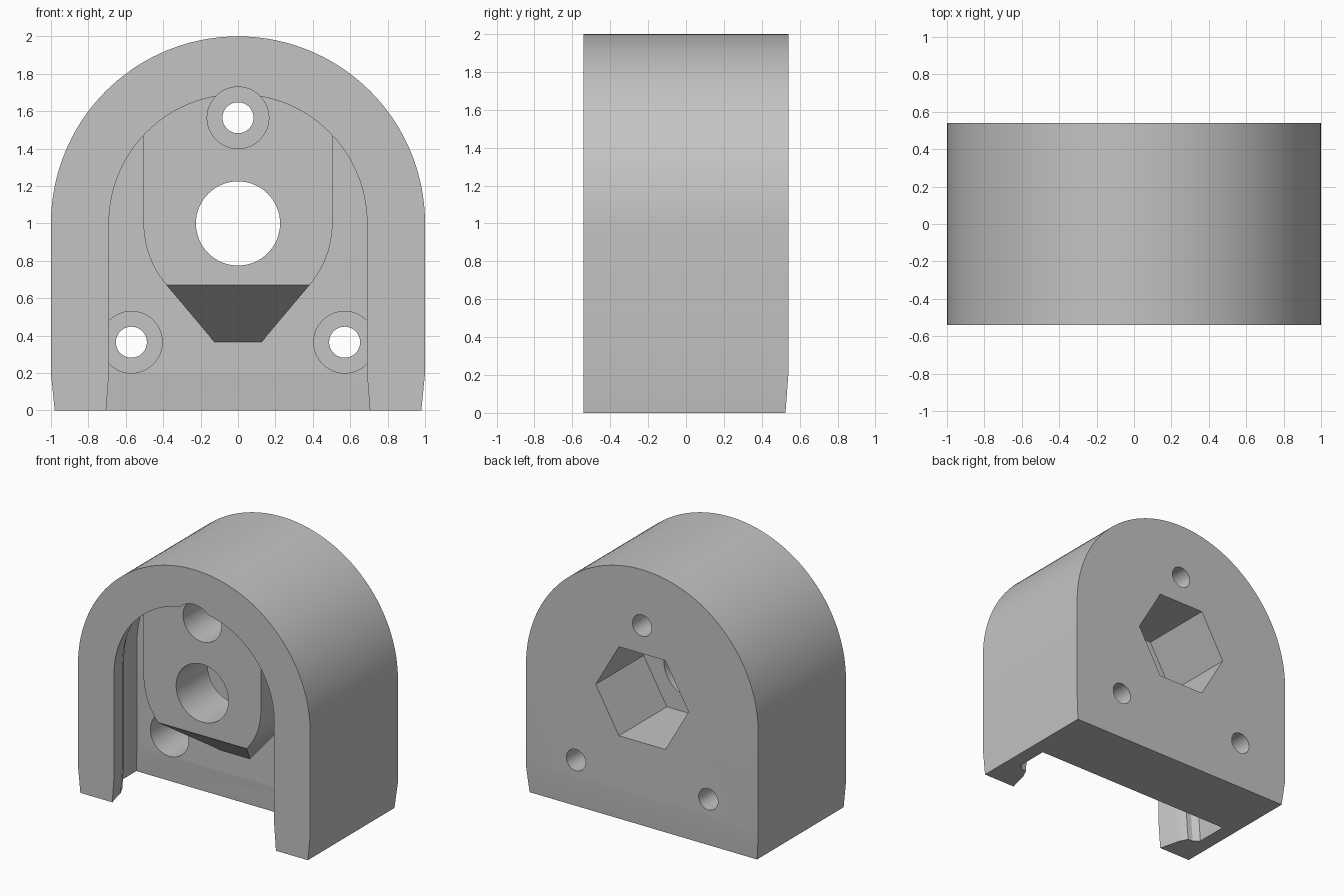
import bpy, bmesh
from math import cos, sin, pi, acos, atan2
from mathutils import Vector

if "Cube" in bpy.data.objects:
    bpy.data.objects.remove(bpy.data.objects["Cube"])

FRONT, BACK, WALL, BOSS = -0.54, 0.54, -0.03, -0.44   # main depths along y
AXIS = 1.0                                            # height of arch centre

grey = bpy.data.materials.new("plain grey")
grey.use_nodes = True
grey.diffuse_color = (0.55, 0.55, 0.55, 1)
grey.node_tree.nodes["Principled BSDF"].inputs["Base Color"].default_value = (0.55, 0.55, 0.55, 1)


def make(name, bm):
    bmesh.ops.recalc_face_normals(bm, faces=bm.faces)
    mesh = bpy.data.meshes.new(name)
    bm.to_mesh(mesh)
    bm.free()
    mesh.materials.append(grey)
    obj = bpy.data.objects.new(name, mesh)
    bpy.context.collection.objects.link(obj)
    return obj


def arch_ring(w, y, bottom, flare, slope, steps=72):
    """Arch outline of half width w; below z = 0.2 it flares in x and slopes in y."""
    k = (0.2 - bottom) / 0.2
    pts = [(w + flare * k, y + slope * k, bottom), (w, y, 0.2)]
    pts += [(w * cos(pi * i / steps), y, AXIS + w * sin(pi * i / steps)) for i in range(steps + 1)]
    return pts + [(-w, y, 0.2), (-w - flare * k, y + slope * k, bottom)]


def arch_loft(name, sections, bottom, flare, back_slope):
    bm = bmesh.new()
    rings = []
    for i, (w, y) in enumerate(sections):
        slope = back_slope if i == len(sections) - 1 else 0
        rings.append([bm.verts.new(p) for p in arch_ring(w, y, bottom, flare, slope)])
    n = len(rings[0])
    for a, b in zip(rings, rings[1:]):
        for i in range(n):
            j = (i + 1) % n
            bm.faces.new((a[i], a[j], b[j], b[i]))
    for r in (rings[0], rings[-1]):
        bm.faces.new(r[1:-1])
        bm.faces.new((r[0], r[1], r[-2], r[-1]))
    return make(name, bm)


def prism(name, outline, y0, y1, cut=None):
    """Extrude an x-z outline along y, optionally trimmed by a plane."""
    bm = bmesh.new()
    face = bm.faces.new([bm.verts.new((x, y0, z)) for x, z in outline])
    ext = bmesh.ops.extrude_face_region(bm, geom=[face])
    verts = [v for v in ext["geom"] if isinstance(v, bmesh.types.BMVert)]
    bmesh.ops.translate(bm, verts=verts, vec=(0, y1 - y0, 0))
    if cut:
        geom = bm.verts[:] + bm.edges[:] + bm.faces[:]
        res = bmesh.ops.bisect_plane(bm, geom=geom, plane_co=cut[0], plane_no=cut[1], clear_outer=True)
        edges = [e for e in res["geom_cut"] if isinstance(e, bmesh.types.BMEdge)]
        bmesh.ops.contextual_create(bm, geom=edges)
    return make(name, bm)


def circle(x, z, r, n=48):
    return [(x + r * cos(2 * pi * i / n), z + r * sin(2 * pi * i / n)) for i in range(n)]


def combine(target, tool, operation):
    tool.hide_render = True
    mod = target.modifiers.new(operation.lower(), 'BOOLEAN')
    mod.operation, mod.solver, mod.object = operation, 'EXACT', tool
    bpy.context.view_layer.objects.active = target
    bpy.ops.object.modifier_apply(modifier=mod.name)
    bpy.data.objects.remove(tool)


# Outer arch block, tapered slightly at its foot
housing = arch_loft("arched_housing", [(1, FRONT), (1, BACK)], 0, -0.02, -0.015)

# Front cavity, undercut behind a rounded lip
lip = [(0.69, -0.6), (0.69, FRONT), (0.712, -0.46), (0.73, -0.38), (0.765, -0.31),
       (0.805, -0.305), (0.85, -0.27), (0.85, WALL)]
combine(housing, arch_loft("cavity_cutter", lip, -0.1, 0.015, 0.015), 'DIFFERENCE')

# Raised boss: rounded below, merging with the arch above, with a sloping underside
R, TOP = 0.505, 0.92
low = atan2(0.33, 0.38)
top = acos(R / TOP)
right = [(0.125, 0.365)]
right += [(R * cos(-low * (1 - i / 12)), AXIS + R * sin(-low * (1 - i / 12))) for i in range(13)]
right += [(TOP * cos(top + (pi / 2 - top) * i / 12), AXIS + TOP * sin(top + (pi / 2 - top) * i / 12))
          for i in range(12)]
outline = right + [(0, AXIS + TOP)] + [(-x, z) for x, z in reversed(right)]
slope_normal = Vector((0, 0.365 - 0.67, BOSS - WALL))
boss = prism("boss", outline, BOSS, 0.02, ((0, BOSS, 0.67), slope_normal))
combine(housing, boss, 'UNION')

# Central bore and hexagonal pocket in the back
combine(housing, prism("bore_cutter", circle(0, AXIS, 0.225, 64), -0.7, 0.2), 'DIFFERENCE')
combine(housing, prism("hex_cutter", circle(0, AXIS, 0.4, 6), -0.05, 0.7), 'DIFFERENCE')

# Three screw holes with counterbores
for x, z, start in ((0, 1.565, -0.7), (-0.57, 0.365, -0.15), (0.57, 0.365, -0.15)):
    combine(housing, prism("counterbore_cutter", circle(x, z, 0.165), start, 0.3), 'DIFFERENCE')
    combine(housing, prism("screw_cutter", circle(x, z, 0.083, 32), 0.1, 0.7), 'DIFFERENCE')

bpy.ops.object.select_all(action='DESELECT')
housing.select_set(True)
bpy.context.view_layer.objects.active = housing
bpy.ops.object.shade_smooth_by_angle(angle=0.4)
